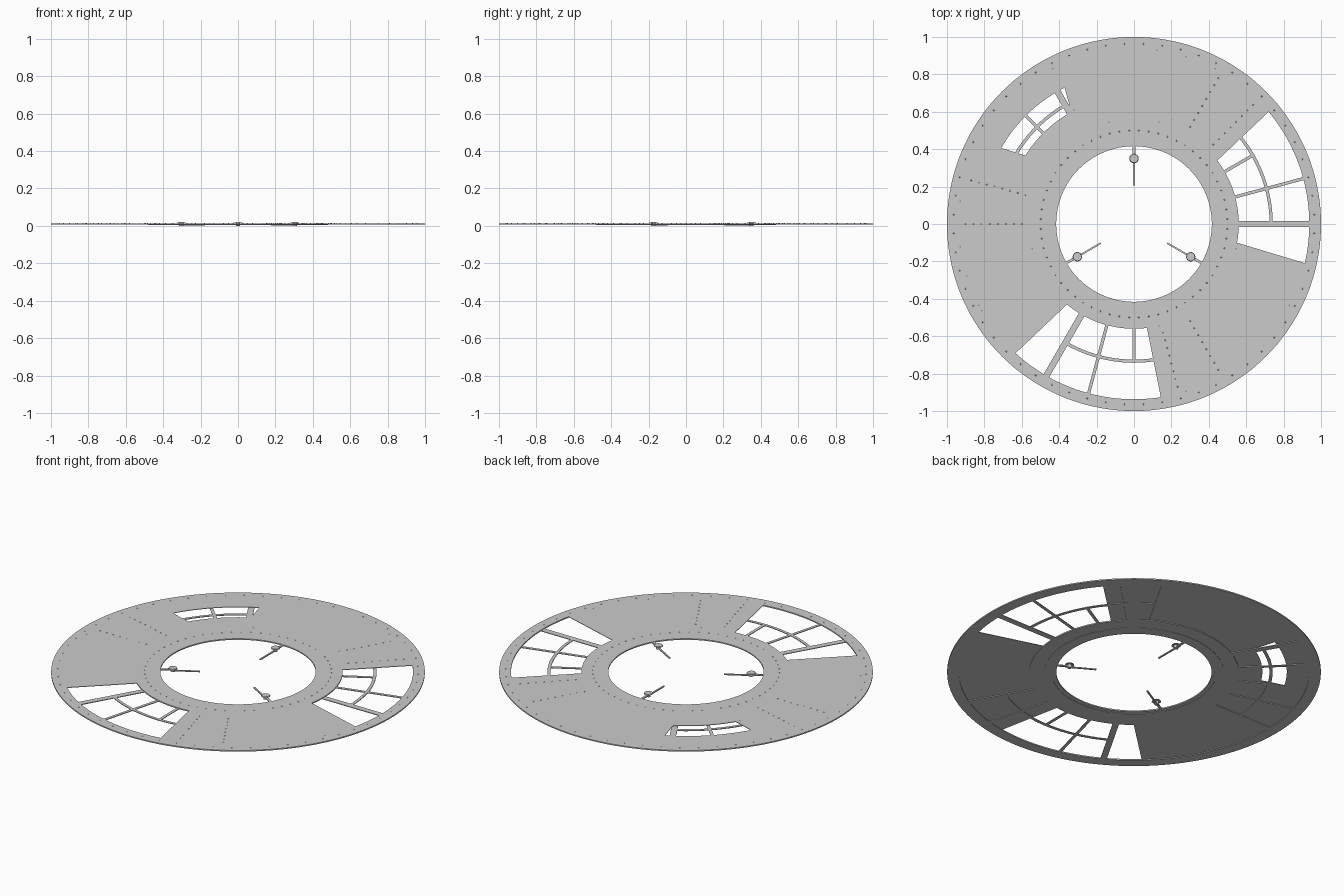
import bpy, bmesh, math
from mathutils import Matrix, Vector

if "Cube" in bpy.data.objects:
    bpy.data.objects.remove(bpy.data.objects["Cube"])

R_IN, R_A, R_B, R_OUT = 0.416, 0.56, 0.937, 1.0
Z_FRAME, Z_SKIN, Z_TOP = 0.006, 0.010, 0.013


def finish(bm, name):
    bmesh.ops.recalc_face_normals(bm, faces=bm.faces)
    me = bpy.data.meshes.new(name)
    bm.to_mesh(me)
    bm.free()
    ob = bpy.data.objects.new(name, me)
    bpy.context.collection.objects.link(ob)
    return ob


def sector(bm, r0, r1, a0, a1, z0, z1, b0=None, b1=None):
    """Solid annular sector; a = inner edge angles, b = outer edge angles."""
    b0 = a0 if b0 is None else b0
    b1 = a1 if b1 is None else b1
    full = abs(a1 - a0) >= 360
    n = max(2, round(abs(a1 - a0) / 2.5))
    rows = []
    for i in range(n if full else n + 1):
        t = i / n
        a = math.radians(a0 + (a1 - a0) * t)
        b = math.radians(b0 + (b1 - b0) * t)
        rows.append([bm.verts.new((r * math.cos(g), r * math.sin(g), z))
                     for r, g, z in ((r0, a, z0), (r1, b, z0), (r1, b, z1), (r0, a, z1))])
    for i in range(n):
        p, q = rows[i], rows[(i + 1) % len(rows)]
        for k in range(4):
            bm.faces.new((p[k], p[(k + 1) % 4], q[(k + 1) % 4], q[k]))
    if not full:
        bm.faces.new(rows[0])
        bm.faces.new(rows[-1])


def bar(bm, r0, r1, ang, width, z0, z1):
    """Radial straight bar."""
    m = (Matrix.Rotation(math.radians(ang), 4, 'Z')
         @ Matrix.Translation(((r0 + r1) / 2, 0, (z0 + z1) / 2))
         @ Matrix.Diagonal((r1 - r0, width, z1 - z0, 1)))
    bmesh.ops.create_cube(bm, size=1, matrix=m)


def disc(bm, r, ang, rad, z0, z1, seg, rad_top=None):
    a = math.radians(ang)
    m = Matrix.Translation((r * math.cos(a), r * math.sin(a), (z0 + z1) / 2))
    bmesh.ops.create_cone(bm, cap_ends=True, segments=seg, radius1=rad,
                          radius2=rad if rad_top is None else rad_top, depth=z1 - z0, matrix=m)


# Underside frame rings
bm = bmesh.new()
sector(bm, R_IN, R_A, 0, 360, Z_FRAME, Z_SKIN)
sector(bm, R_B, R_OUT, 0, 360, Z_FRAME, Z_SKIN)
finish(bm, "frame_rings")

bm = bmesh.new()
sector(bm, 0.44, 0.48, 0, 360, Z_FRAME - 0.002, Z_FRAME)
finish(bm, "inner_stiffener_ring")

# Ribs and curved stringers, three groups
bm = bmesh.new()
for base in (0, 120, 240):
    bar(bm, R_A - 0.01, R_B + 0.01, base, 0.034, Z_FRAME, Z_SKIN)
    bar(bm, R_A - 0.01, R_B + 0.01, base + 60, 0.034, Z_FRAME, Z_SKIN)
    for off in (15, 45):
        bar(bm, R_A - 0.01, R_B + 0.01, base + off, 0.017, Z_FRAME, Z_SKIN)
    bar(bm, R_A - 0.01, 0.735, base + 30, 0.017, Z_FRAME, Z_SKIN)
    sector(bm, 0.725, 0.742, base, base + 60, Z_FRAME, Z_SKIN)
finish(bm, "ribs")

# Skin: rims plus panels that leave the cut-away openings
bm = bmesh.new()
sector(bm, R_IN, R_A, 0, 360, Z_SKIN, Z_TOP)
sector(bm, R_B, R_OUT, 0, 360, Z_SKIN, Z_TOP)
for a0, a1, b0, b1 in ((37.3, 117, 39.8, 117),
                       (150.3, 230.2, 150.3, 227.5),
                       (277.1, 349.7, 278.8, 347.1)):
    sector(bm, R_A, R_B, a0, a1, Z_SKIN, Z_TOP, b0, b1)
sector(bm, R_A, 0.687, 117, 150.3, Z_SKIN, Z_TOP)
sector(bm, 0.818, R_B, 117, 150.3, Z_SKIN, Z_TOP)
sector(bm, 0.687, 0.818, 147.8, 150.3, Z_SKIN, Z_TOP, 150.2, 150.3)
sector(bm, 0.687, 0.818, 117, 119.2, Z_SKIN, Z_TOP, 116.5, 117)
finish(bm, "skin_panels")

# Rivets on the rims and on the covered ribs
bm = bmesh.new()
for i in range(60):
    for r in (0.5, 0.965):
        disc(bm, r, i * 6 + 3, 0.004, Z_TOP, Z_TOP + 0.0015, 6, 0.002)
for ang in (45, 60, 165, 180, 285, 300):
    for k in range(8):
        disc(bm, 0.6 + k * 0.043, ang, 0.004, Z_TOP, Z_TOP + 0.0015, 6, 0.002)
finish(bm, "rivets")

# Three latches reaching into the central hole
for i, ang in enumerate((90, 210, 330)):
    bm = bmesh.new()
    bar(bm, 0.345, 0.425, ang, 0.014, 0.006, 0.012)
    bar(bm, 0.205, 0.35, ang, 0.009, 0.002, 0.008)
    finish(bm, f"latch_arm_{i + 1}")
    bm = bmesh.new()
    disc(bm, 0.35, ang, 0.012, 0.0, 0.018, 16)
    disc(bm, 0.35, ang, 0.025, 0.017, 0.022, 24, 0.022)
    finish(bm, f"latch_knob_{i + 1}")
